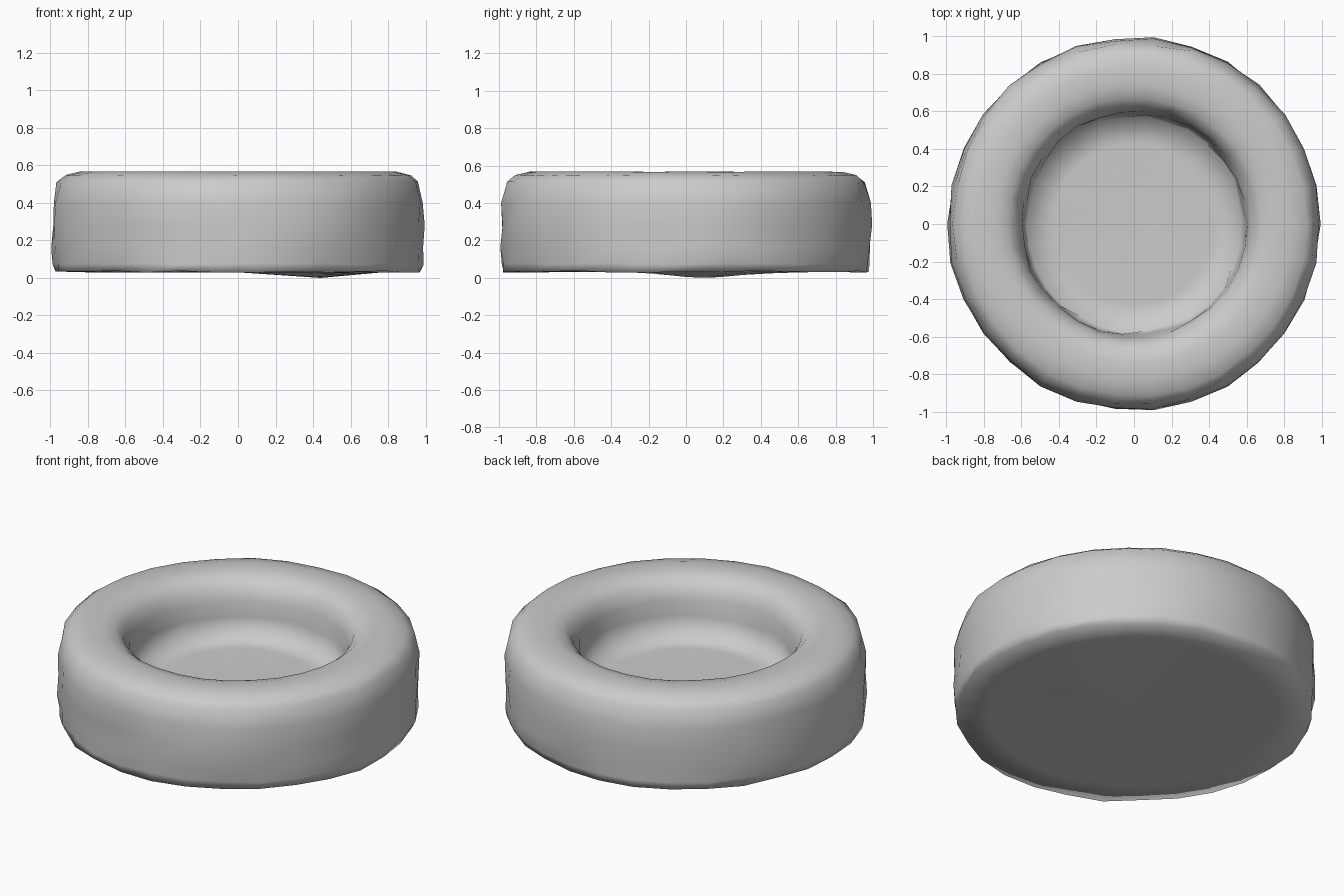
import bpy, bmesh, math, random

cube = bpy.data.objects.get("Cube")
if cube:
    bpy.data.objects.remove(cube)

random.seed(4)
SEGMENTS = 30

# Plain grey material
grey = bpy.data.materials.new("plain_grey")
grey.use_nodes = True
colour = (0.6, 0.6, 0.6, 1)
grey.diffuse_color = colour
grey.node_tree.nodes["Principled BSDF"].inputs["Base Color"].default_value = colour

# Cross-section from underside to inner floor: radius, height, roughness
profile = [
    (0.45, 0.03, 0), (0.8, 0.031, 0.003), (0.976, 0.033, 0.01),
    (0.984, 0.075, 0.008), (0.99, 0.16, 0.009), (0.992, 0.28, 0.009),
    (0.988, 0.4, 0.009), (0.962, 0.51, 0.009), (0.92, 0.547, 0.005),
    (0.84, 0.567, 0.002), (0.74, 0.567, 0.002), (0.675, 0.55, 0.004),
    (0.63, 0.51, 0.006), (0.602, 0.44, 0.008), (0.592, 0.35, 0.009),
    (0.575, 0.235, 0.01), (0.43, 0.23, 0.004),
]


def underside_dip(x, y):
    """Shallow bulge off-centre on the underside."""
    return 0.03 * math.exp(-((x - 0.45) ** 2 + (y - 0.1) ** 2) / 0.06)


bm = bmesh.new()
rings = []
for row, (radius, height, rough) in enumerate(profile):
    ring = []
    for i in range(SEGMENTS):
        a = math.tau * i / SEGMENTS
        r = radius + random.uniform(-rough, rough)
        x, y = r * math.cos(a), r * math.sin(a)
        z = height + random.uniform(-rough, rough) * 0.5
        if row == 0:
            z -= underside_dip(x, y)
        ring.append(bm.verts.new((x, y, z)))
    rings.append(ring)

# Skin the rings, then close underside and floor with fans
for low, high in zip(rings, rings[1:]):
    for i in range(SEGMENTS):
        j = (i + 1) % SEGMENTS
        bm.faces.new((low[i], low[j], high[j], high[i]))
for ring, z in ((rings[0], 0.03), (rings[-1], 0.23)):
    centre = bm.verts.new((0, 0, z))
    for i in range(SEGMENTS):
        bm.faces.new((centre, ring[i], ring[(i + 1) % SEGMENTS]))
bmesh.ops.recalc_face_normals(bm, faces=bm.faces)

# Soft clay shading all over
for face in bm.faces:
    face.smooth = True

mesh = bpy.data.meshes.new("round_dish")
bm.to_mesh(mesh)
bm.free()
mesh.materials.append(grey)
dish = bpy.data.objects.new("round_dish", mesh)
bpy.context.collection.objects.link(dish)
